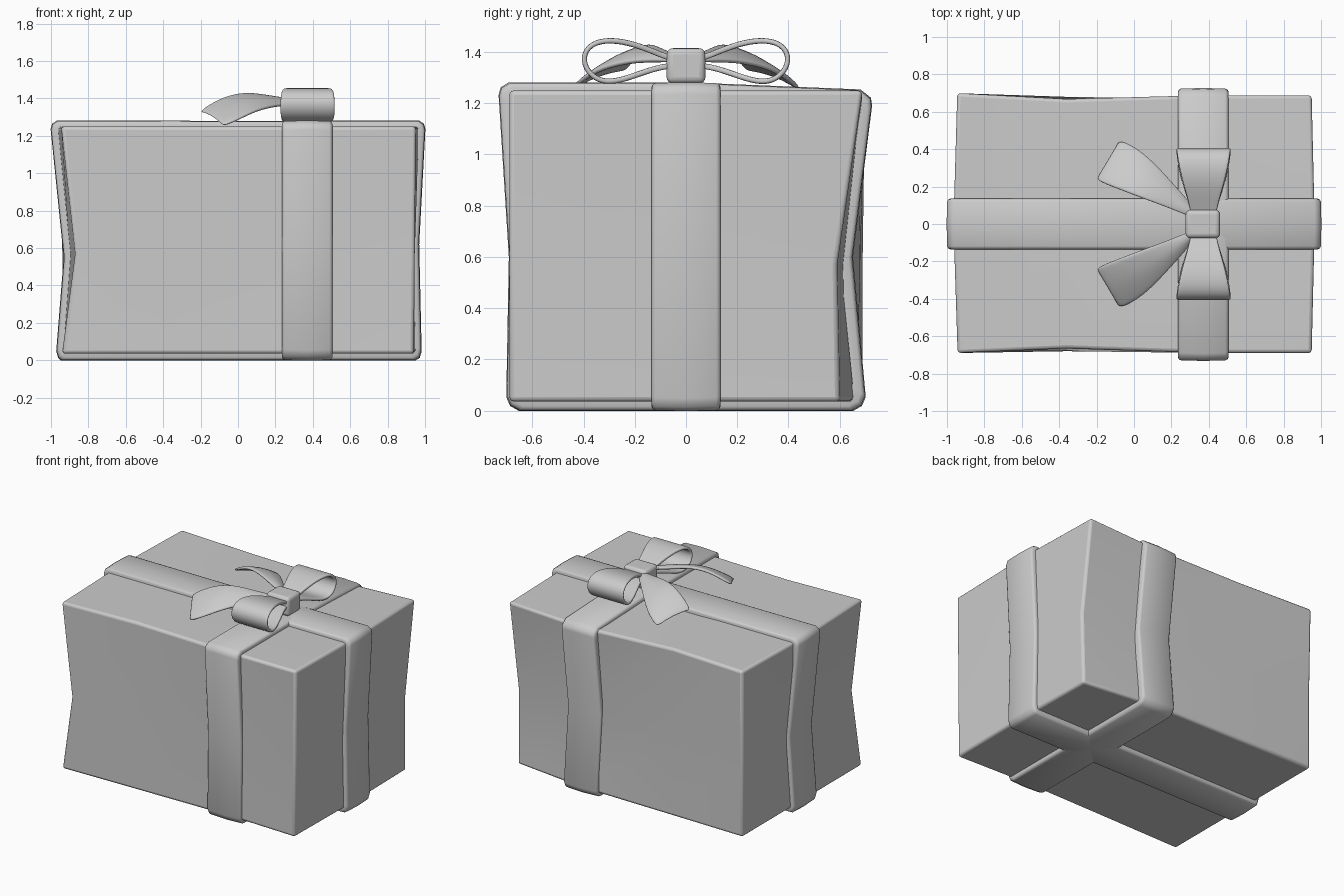
import bpy, bmesh, math

if "Cube" in bpy.data.objects:
    bpy.data.objects.remove(bpy.data.objects["Cube"])

def make(name, verts, faces, angle=40):
    me = bpy.data.meshes.new(name)
    me.from_pydata(verts, [], faces)
    bm = bmesh.new()
    bm.from_mesh(me)
    bmesh.ops.recalc_face_normals(bm, faces=bm.faces)
    bm.to_mesh(me)
    bm.free()
    ob = bpy.data.objects.new(name, me)
    bpy.context.collection.objects.link(ob)
    bpy.ops.object.select_all(action='DESELECT')
    ob.select_set(True)
    bpy.context.view_layer.objects.active = ob
    bpy.ops.object.shade_smooth_by_angle(angle=math.radians(angle))
    return ob

def loft(rows, closed_u=False, closed_v=False):
    """Join equal-length rows of points into verts and quads."""
    n, m = len(rows), len(rows[0])
    verts = [p for r in rows for p in r]
    faces = [(i * m + j, i * m + (j + 1) % m,
              (i + 1) % n * m + (j + 1) % m, (i + 1) % n * m + j)
             for i in range(n if closed_u else n - 1)
             for j in range(m if closed_v else m - 1)]
    return verts, faces

# Box: three plan outlines (bottom, pinched middle, top)
plans = [
    (0.035, [(-.94, -.69), (-.36, -.68), (.37, -.67), (.94, -.69), (.95, 0),
             (.94, .60), (.37, .67), (-.36, .68), (-.94, .69), (-.94, 0)]),
    (0.57, [(-.87, -.68), (-.36, -.68), (.37, -.66), (.945, -.69), (.94, 0),
            (.945, .59), (.37, .62), (-.36, .68), (-.94, .69), (-.90, 0)]),
    (1.25, [(-.945, -.69), (-.36, -.665), (.37, -.69), (.95, -.69), (.967, 0),
            (.95, .69), (.37, .69), (-.36, .668), (-.945, .70), (-.967, 0)])]
verts, faces = loft([[(x, y, z) for x, y in pts] for z, pts in plans], closed_v=True)
for b, zmid in ((0, .035), (20, 1.25)):
    k = len(verts)
    verts += [(-.36, 0, zmid), (.37, 0, zmid)]
    faces += [(b, b + 1, k, b + 9), (b + 1, b + 2, k + 1, k), (b + 2, b + 3, b + 4, k + 1),
              (k + 1, b + 4, b + 5, b + 6), (k, k + 1, b + 6, b + 7), (b + 9, k, b + 7, b + 8)]
verts[26] = (.37, .69, 1.225)
box = make("gift_box", verts, faces)
bev = box.modifiers.new("bevel", 'BEVEL')
bev.width, bev.segments = 0.018, 3
bev.limit_method, bev.angle_limit = 'ANGLE', math.radians(45)

# Ribbon bands wrapped round the box, with rounded edges
def band(name, outline, place):
    section = [(-.135, .05), (-.135, .016), (-.130, .006), (-.118, .001), (0, -.002),
               (.118, .001), (.130, .006), (.135, .016), (.135, .05)]
    rows = []
    for h, z in outline:
        sh = 0 if abs(h) < .1 else math.copysign(1, h)
        sz = 0 if .1 < z < 1.1 else math.copysign(1, z - .64)
        rows.append([place(w, h - sh * d, z - sz * d) for w, d in section])
    make(name, *loft(rows, True, True), 50)

band("ribbon_across",
     [(-.65, 0), (.65, 0), (.685, .02), (.70, .055), (.65, .60), (.725, 1.19), (.72, 1.22),
      (.68, 1.252), (0, 1.28), (-.69, 1.28), (-.722, 1.26), (-.73, 1.23), (-.69, .60),
      (-.70, .055), (-.685, .02)],
     lambda w, h, z: (.37 + w, h, z))
band("ribbon_along",
     [(-.945, 0), (.945, 0), (.97, .015), (.98, .05), (.967, .62), (1.0, 1.235), (.992, 1.262),
      (.965, 1.28), (0, 1.278), (-.965, 1.28), (-.992, 1.262), (-1.0, 1.235), (-.93, .55),
      (-.97, .05), (-.96, .015)],
     lambda w, h, z: (h, w, z))

# Bow pieces: soft ribbon strips mirrored across y
def strip(name, rows, thick):
    ob = make(name, *loft(rows), 80)
    mi = ob.modifiers.new("mirror", 'MIRROR')
    mi.use_axis = (False, True, False)
    mi.use_mirror_merge = False
    so = ob.modifiers.new("thickness", 'SOLIDIFY')
    so.thickness, so.offset = thick, 0
    ob.modifiers.new("soften", 'SUBSURF').levels = 2
    ob.modifiers["soften"].render_levels = 2

# Loops: (y, z, half width)
path = [(.03, 1.365, .065), (.10, 1.39, .075), (.20, 1.432, .105), (.30, 1.45, .13),
        (.375, 1.432, .142), (.405, 1.38, .146), (.385, 1.32, .146), (.33, 1.282, .14),
        (.26, 1.287, .125), (.17, 1.32, .10), (.10, 1.342, .075), (.03, 1.35, .065)]
strip("bow_loops", [[(.372 + w * t, y, z) for t in (-1, -.85, 0, .85, 1)]
                    for y, z, w in path], .022)

# Tails: inner edge and outer edge, slightly crowned between
inner = [(.33, .03, 1.375), (.19, .085, 1.40), (.05, .135, 1.43), (-.08, .185, 1.405), (-.21, .235, 1.325)]
outer = [(.34, .06, 1.36), (.22, .20, 1.365), (.10, .335, 1.335), (.01, .41, 1.29), (-.08, .45, 1.25)]
rows = []
for a, b in zip(inner, outer):
    rows.append([tuple(p + (q - p) * t + (.02 * 4 * t * (1 - t) if i == 2 else 0)
                       for i, (p, q) in enumerate(zip(a, b))) for t in (0, .1, .5, .9, 1)])
strip("bow_tails", rows, .02)

# Knot: rounded block at the centre of the bow
bpy.ops.mesh.primitive_cube_add(size=1, location=(.368, 0, 1.346))
knot = bpy.context.object
knot.name = "bow_knot"
knot.scale = (.185, .152, .138)
bpy.ops.object.transform_apply(location=False, rotation=False, scale=True)
kb = knot.modifiers.new("bevel", 'BEVEL')
kb.width, kb.segments = .025, 4
bpy.ops.object.shade_smooth_by_angle(angle=math.radians(50))
